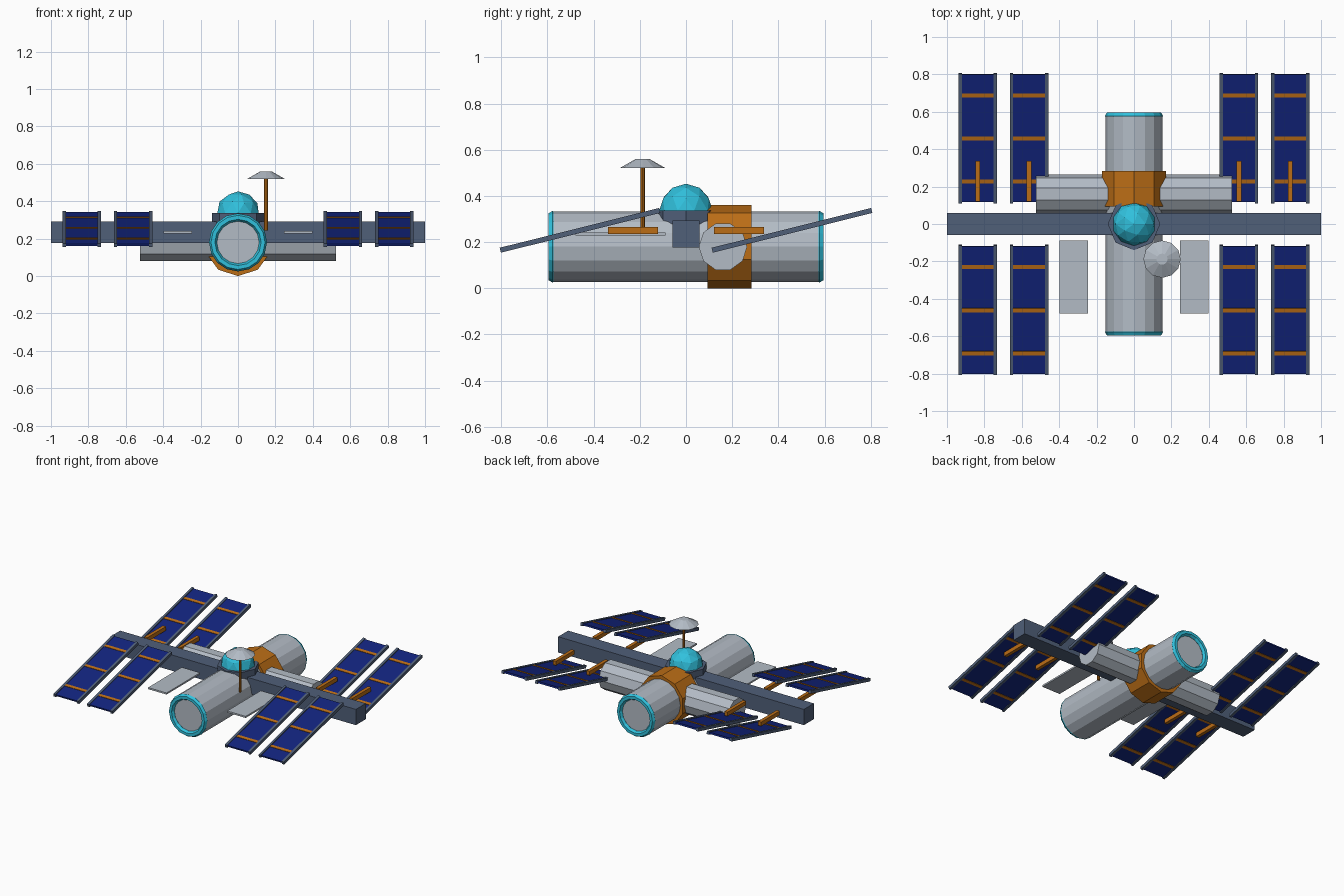
import bpy
from math import radians, sin, cos

if "Cube" in bpy.data.objects:
    bpy.data.objects.remove(bpy.data.objects["Cube"], do_unlink=True)


def material(name, rgb):
    m = bpy.data.materials.new(name)
    m.use_nodes = True
    m.diffuse_color = (*rgb, 1)
    m.node_tree.nodes["Principled BSDF"].inputs["Base Color"].default_value = (*rgb, 1)
    return m


HULL = material("hull_grey", (0.45, 0.50, 0.56))
SLATE = material("slate", (0.08, 0.115, 0.19))
CYAN = material("cyan", (0.03, 0.53, 0.72))
ORANGE = material("orange", (0.50, 0.155, 0.008))
BLUE = material("panel_blue", (0.006, 0.018, 0.21))

ALONG_X = (0, radians(90), 0)
ALONG_Y = (radians(90), 0, 0)


def finish(name, mat):
    ob = bpy.context.object
    ob.name = name
    ob.data.materials.append(mat)
    return ob


def box(name, mat, loc, size, tilt=0):
    bpy.ops.mesh.primitive_cube_add(size=1, location=loc, rotation=(tilt, 0, 0))
    ob = finish(name, mat)
    ob.scale = size
    return ob


def tube(name, mat, loc, r, depth, sides, rot=(0, 0, 0), top=None):
    bpy.ops.mesh.primitive_cone_add(vertices=sides, radius1=r, radius2=r if top is None else top,
                                    depth=depth, location=loc, rotation=rot)
    return finish(name, mat)


AXIS_Z = 0.18

# Pressurised modules and the connecting node
tube("main_module", HULL, (0, 0, AXIS_Z), 0.153, 1.15, 16, ALONG_Y)
tube("cross_module", HULL, (0, 0.16, AXIS_Z), 0.105, 1.05, 10, ALONG_X)
tube("node_collar", ORANGE, (0, 0.188, AXIS_Z), 0.18, 0.19, 10, ALONG_Y)
for end, y in (("front", -0.578), ("back", 0.578)):
    bpy.ops.mesh.primitive_torus_add(major_segments=16, minor_segments=6, major_radius=0.134,
                                     minor_radius=0.021, location=(0, y, AXIS_Z), rotation=ALONG_Y)
    finish(end + "_docking_ring", CYAN)

# Truss and cupola
box("truss", SLATE, (0, 0, 0.235), (2, 0.116, 0.116))
tube("cupola_base", SLATE, (0, 0, 0.308), 0.14, 0.06, 8)
bpy.ops.mesh.primitive_ico_sphere_add(subdivisions=2, radius=0.116, location=(0, 0, 0.337))
finish("cupola_dome", CYAN)

# Antenna
tube("antenna_mast", ORANGE, (0.15, -0.188, 0.385), 0.01, 0.28, 8)
tube("antenna_dish", HULL, (0.15, -0.188, 0.54), 0.1, 0.04, 12, top=0.03)

# Radiators
for side, s in (("left", 1), ("right", -1)):
    box(side + "_radiator", HULL, (s * 0.322, -0.283, 0.235), (0.15, 0.39, 0.012))


# Solar wings: blue sheet, side rails, cross bars and a strut
TILT = radians(14)
LENGTH = 0.712


def solar_wing(label, x, s):
    y, z = s * 0.459, 0.251
    box(label + "_panel", BLUE, (x, y, z), (0.18, LENGTH - 0.01, 0.012), TILT)
    for e in (-1, 1):
        box(label + "_rail", SLATE, (x + e * 0.094, y, z), (0.018, LENGTH, 0.022), TILT)
    for d in (-0.237, 0, 0.237):
        box(label + "_bar", ORANGE, (x, y + d * cos(TILT), z + d * sin(TILT)),
            (0.17, 0.022, 0.018), TILT)
    box(label + "_strut", ORANGE, (x, s * 0.229, 0.25), (0.025, 0.216, 0.03))


for side, sx in (("left", 1), ("right", -1)):
    for end, sy in (("front", -1), ("back", 1)):
        for place, x in (("inner", 0.561), ("outer", 0.835)):
            solar_wing(f"{side}_{end}_{place}", sx * x, sy)
